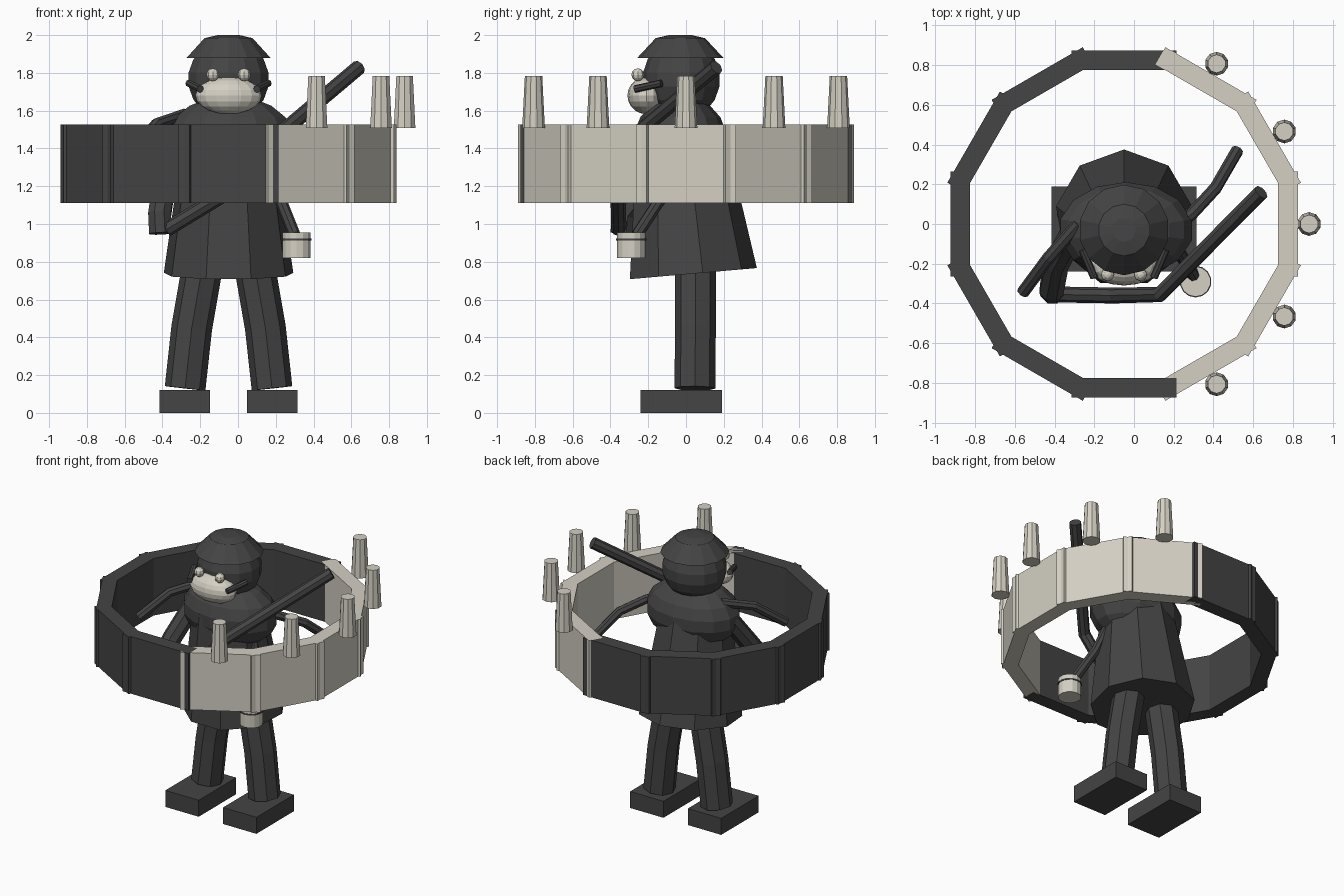
import bpy
from math import radians, cos, sin

cube = bpy.data.objects.get("Cube")
if cube:
    bpy.data.objects.remove(cube, do_unlink=True)

CX = -0.05  # centre line of the figure and ring


def material(name, rgb):
    m = bpy.data.materials.new(name)
    m.use_nodes = True
    m.diffuse_color = (*rgb, 1)
    m.node_tree.nodes["Principled BSDF"].inputs["Base Color"].default_value = (*rgb, 1)
    return m


DARK = material("charcoal", (0.058, 0.058, 0.058))
LIGHT = material("bone", (0.66, 0.63, 0.55))


def finish(name, mat):
    ob = bpy.context.object
    ob.name = name
    ob.data.materials.append(mat)
    return ob


def box(name, mat, loc, size, turn=0):
    bpy.ops.mesh.primitive_cube_add(size=1, location=loc, rotation=(0, 0, turn))
    ob = finish(name, mat)
    ob.scale = size
    return ob


def cone(name, mat, loc, r1, r2, depth, sides, rot=(0, 0, 0)):
    bpy.ops.mesh.primitive_cone_add(vertices=sides, radius1=r1, radius2=r2,
                                    depth=depth, location=loc, rotation=rot)
    return finish(name, mat)


def ball(name, mat, loc, size, segments=14, rings=9):
    bpy.ops.mesh.primitive_uv_sphere_add(segments=segments, ring_count=rings,
                                         radius=1, location=loc)
    ob = finish(name, mat)
    ob.scale = size
    return ob


def tube(name, mat, points, radius):
    """Eight-sided capped tube along a path."""
    cu = bpy.data.curves.new(name, "CURVE")
    cu.dimensions = "3D"
    cu.bevel_depth = radius
    cu.bevel_resolution = 2
    cu.use_fill_caps = True
    sp = cu.splines.new("POLY")
    sp.points.add(len(points) - 1)
    for p, co in zip(sp.points, points):
        p.co = (*co, 1)
    sp.use_smooth = False
    cu.materials.append(mat)
    ob = bpy.data.objects.new(name, cu)
    bpy.context.collection.objects.link(ob)
    return ob


# Ring of twelve overlapping slabs, five of them pale with a peg outside
for i in range(12):
    a = radians(30 * i)
    pale = i in (0, 1, 2, 10, 11)
    box(f"ring_slab_{i}", LIGHT if pale else DARK,
        (CX + 0.825 * cos(a), 0.825 * sin(a), 1.318), (0.1, 0.53, 0.415), a)
    if pale:
        cone(f"ring_peg_{i}", LIGHT, (CX + 0.932 * cos(a), 0.932 * sin(a), 1.647),
             0.06, 0.046, 0.275, 10)

# Legs and feet
for side, s in (("right", -1), ("left", 1)):
    tube(side + "_leg", DARK, [(CX + s * 0.12, 0.05, 0.88), (CX + s * 0.195, 0.05, 0.45),
                               (CX + s * 0.23, 0.047, 0.13)], 0.108)
    box(side + "_foot", DARK, (CX + s * 0.232, -0.025, 0.06), (0.268, 0.43, 0.12))

# Leaning coat and shoulders
cone("coat", DARK, (CX, -0.005, 1.12), 0.348, 0.235, 0.77, 9, (radians(5), 0, 0))
ball("shoulders", DARK, (CX + 0.01, -0.03, 1.45), (0.345, 0.245, 0.23))

# Head, muzzle, eyes and cheek straps
ball("head", DARK, (CX, -0.025, 1.765), (0.22, 0.205, 0.215))
ball("muzzle", LIGHT, (CX, -0.21, 1.68), (0.175, 0.1, 0.098), 16, 10)
for side, s in (("right", -1), ("left", 1)):
    ball(side + "_eye", LIGHT, (CX + s * 0.083, -0.255, 1.79), (0.034, 0.034, 0.034), 8, 6)
    tube(side + "_cheek_strap", DARK, [(CX + s * 0.21, -0.13, 1.745),
                                       (CX + s * 0.15, -0.27, 1.715)], 0.02)

# Cap: sloping brim with a shallow crown
cone("cap_brim", DARK, (CX, -0.03, 1.932), 0.228, 0.13, 0.105, 14)
cone("cap_crown", DARK, (CX, -0.03, 1.992), 0.13, 0.06, 0.016, 14)

# Right arm, and the long staff slung across the chest
tube("right_arm", DARK, [(-0.3, -0.03, 1.48), (-0.39, -0.2, 1.22), (-0.415, -0.33, 1.05),
                         (-0.41, -0.34, 0.95)], 0.065)
tube("staff", DARK, [(-0.38, -0.355, 0.97), (-0.1, -0.36, 1.14),
                     (0.13, -0.355, 1.4), (0.64, 0.16, 1.83)], 0.04)

# Two trailing straps from the shoulders
tube("right_strap", DARK, [(-0.28, 0.0, 1.58), (-0.43, -0.17, 1.53), (-0.56, -0.345, 1.38)], 0.032)
tube("left_strap", DARK, [(0.2, -0.02, 1.5), (0.29, 0.05, 1.47), (0.41, 0.18, 1.4),
                          (0.52, 0.37, 1.22)], 0.032)

# Left arm holding a small pail with a dark band
tube("left_arm", DARK, [(0.16, -0.05, 1.35), (0.22, -0.13, 1.14), (0.3, -0.26, 0.94)], 0.032)
cone("pail", LIGHT, (0.31, -0.29, 0.888), 0.076, 0.076, 0.135, 14)
cone("pail_band", DARK, (0.31, -0.29, 0.918), 0.08, 0.08, 0.01, 14)
